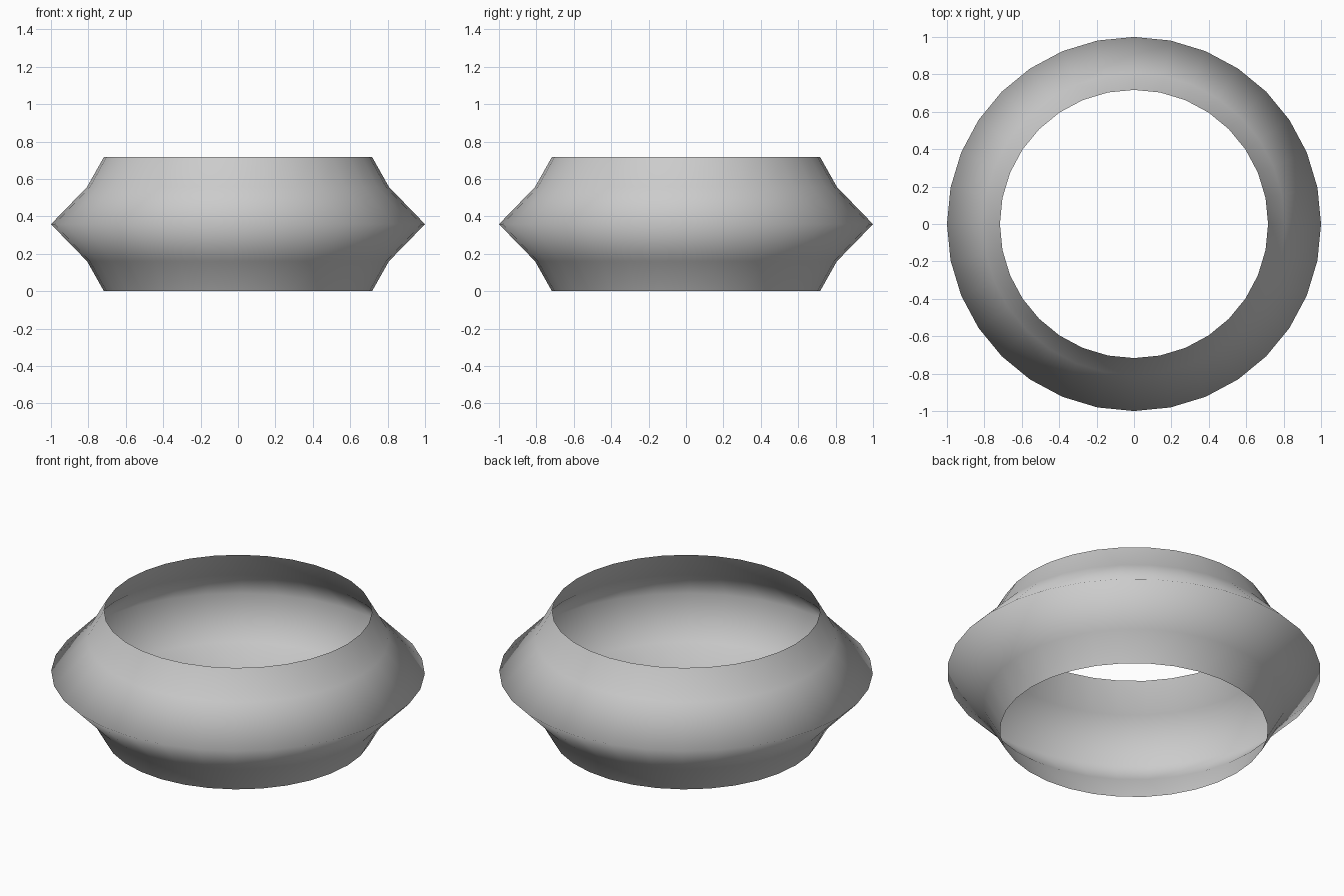
import bpy, bmesh
from math import cos, sin, tau

if "Cube" in bpy.data.objects:
    bpy.data.objects.remove(bpy.data.objects["Cube"])

SIDES = 32
# Ring wall profile: (radius, height), from bottom rim to top rim
PROFILE = [(0.717, 0.0), (0.807, 0.16), (1.0, 0.358), (0.807, 0.557), (0.717, 0.717)]

# Open, thin-walled ring turned around z
bm = bmesh.new()
rings = [[bm.verts.new((r * cos(tau * i / SIDES), r * sin(tau * i / SIDES), z))
          for i in range(SIDES)] for r, z in PROFILE]
for low, high in zip(rings, rings[1:]):
    for i in range(SIDES):
        j = (i + 1) % SIDES
        face = bm.faces.new((low[i], low[j], high[j], high[i]))
        face.smooth = True

mesh = bpy.data.meshes.new("ring_band")
bm.to_mesh(mesh)
bm.free()
ring = bpy.data.objects.new("ring_band", mesh)
bpy.context.collection.objects.link(ring)
